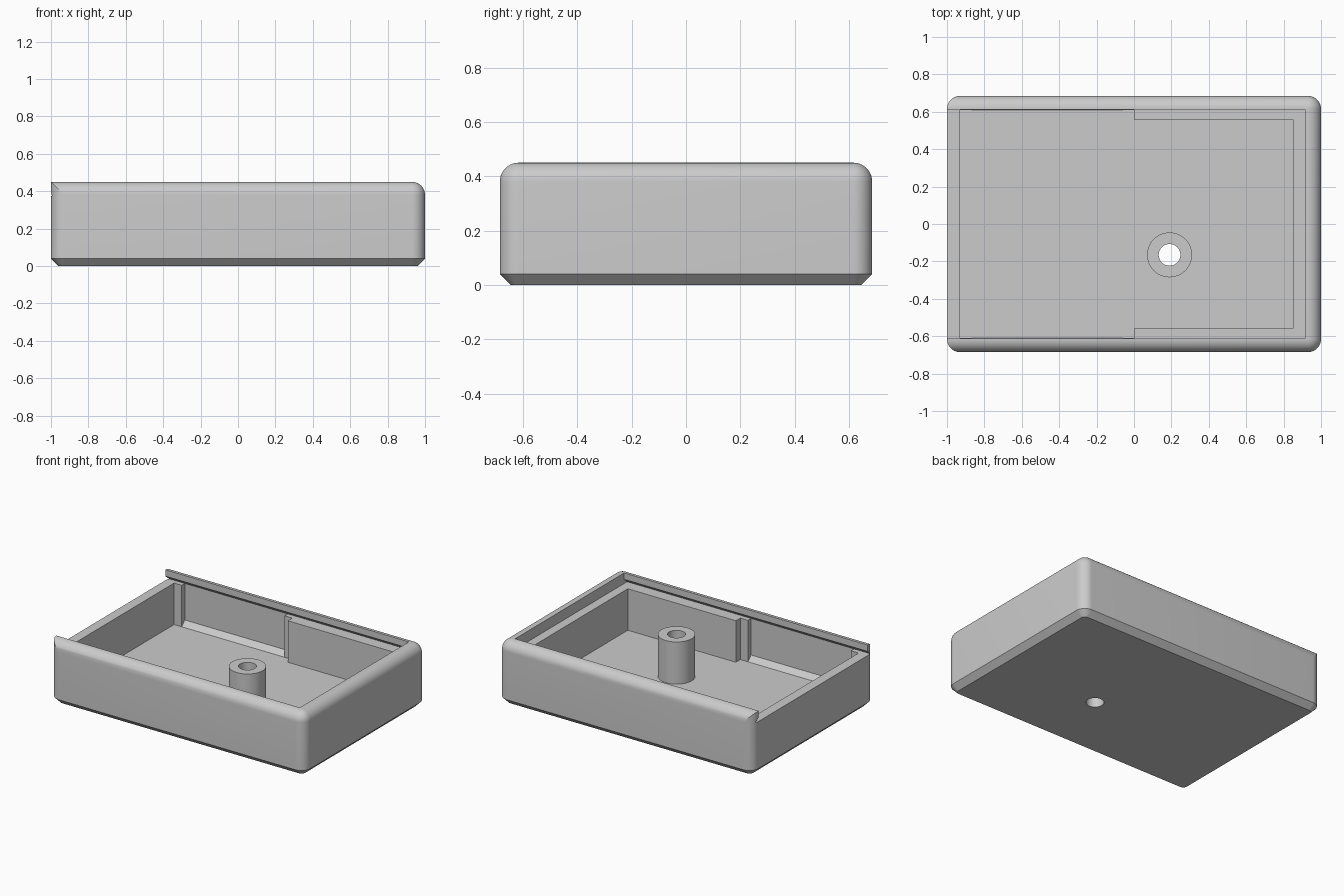
import bpy, bmesh
from math import sin, cos, pi

default = bpy.data.objects.get("Cube")
if default:
    bpy.data.objects.remove(default, do_unlink=True)

HALF_X, HALF_Y, HEIGHT = 1.0, 0.685, 0.45
R, CHAMFER, STEPS = 0.07, 0.04, 10
FLOOR, LEDGE = 0.08, 0.375

grey = bpy.data.materials.new("plain_grey")
grey.use_nodes = True
colour = (0.6, 0.6, 0.6, 1)
grey.diffuse_color = colour
grey.node_tree.nodes["Principled BSDF"].inputs["Base Color"].default_value = colour


def to_object(bm, name):
    bmesh.ops.remove_doubles(bm, verts=bm.verts, dist=1e-5)
    bmesh.ops.recalc_face_normals(bm, faces=bm.faces)
    mesh = bpy.data.meshes.new(name)
    bm.to_mesh(mesh)
    bm.free()
    mesh.materials.append(grey)
    obj = bpy.data.objects.new(name, mesh)
    bpy.context.collection.objects.link(obj)
    return obj


def prism(name, half_profile, x0, x1):
    """Extrude a (y, z) half profile, mirrored in y, from x0 to x1."""
    outline = half_profile + [(-y, z) for y, z in reversed(half_profile)]
    bm = bmesh.new()
    face = bm.faces.new([bm.verts.new((x0, y, z)) for y, z in outline])
    new = bmesh.ops.extrude_face_region(bm, geom=[face])["geom"]
    bmesh.ops.translate(bm, vec=(x1 - x0, 0, 0),
                        verts=[v for v in new if isinstance(v, bmesh.types.BMVert)])
    return to_object(bm, name)


def cylinder(name, radius, z0, z1):
    bpy.ops.mesh.primitive_cylinder_add(vertices=48, radius=radius, depth=z1 - z0,
                                        location=(0.19, -0.165, (z0 + z1) / 2))
    obj = bpy.context.object
    obj.name = name
    obj.data.materials.append(grey)
    return obj


def combine(target, tool, operation):
    """Apply a boolean and discard the tool."""
    tool.hide_render = True
    mod = target.modifiers.new(tool.name, "BOOLEAN")
    mod.operation, mod.object, mod.solver = operation, tool, "EXACT"
    bpy.context.view_layer.objects.active = target
    bpy.ops.object.modifier_apply(modifier=mod.name)
    bpy.data.objects.remove(tool, do_unlink=True)


def ring(inset, r, open_end):
    """Rounded outline; at the open end the top rounding runs straight out."""
    right, left = [], []
    for i in range(STEPS + 1):
        a = i / STEPS * pi / 2
        right.append((HALF_X - inset - r + r * cos(a), HALF_Y - inset - r + r * sin(a)))
        if open_end is None:
            left.append((-HALF_X + inset + r - r * cos(a), HALF_Y - inset - r + r * sin(a)))
        else:
            b = a * (1 - open_end)
            left.append((-HALF_X + R - R * cos(b), HALF_Y - R + R * sin(b)))
    half = right + left[::-1]
    return half + [(x, -y) for x, y in reversed(half)]


# Outer shell: chamfered base, straight walls, rounded top
rows = [(0, ring(CHAMFER, R - CHAMFER, None)), (CHAMFER, ring(0, R, None))]
for k in range(STEPS + 1):
    t = k / STEPS
    a = t * pi / 2
    rows.append((HEIGHT - R + R * sin(a), ring(R * (1 - cos(a)), R * cos(a), t)))
bm = bmesh.new()
loops = [[bm.verts.new((x, y, z)) for x, y in outline] for z, outline in rows]
for low, high in zip(loops, loops[1:]):
    for i in range(len(low)):
        j = (i + 1) % len(low)
        bm.faces.new((low[i], low[j], high[j], high[i]))
bm.faces.new(loops[0])
bm.faces.new(loops[-1])
body = to_object(bm, "case_body")

# Inner spaces: wide bay, narrow bay, undercut side pockets, sliding lid groove
wide = [(0.61, FLOOR), (0.61, 0.6)]
narrow = [(0.56, FLOOR), (0.56, 0.6)]
pocket = [(0.61, FLOOR), (0.645, FLOOR + 0.035), (0.645, LEDGE), (0.6, LEDGE + 0.03)]
groove = [(0.645, LEDGE), (0.612, LEDGE + 0.03), (0.612, 0.6)]
for name, profile, x0, x1 in (("wide_bay", wide, -0.93, 0.0),
                              ("narrow_bay", narrow, -0.1, 0.85),
                              ("side_pockets", pocket, -0.87, -0.06),
                              ("lid_groove", groove, -1.2, 0.915)):
    combine(body, prism(name, profile, x0, x1), "DIFFERENCE")

# Screw post with a hole through the floor
combine(body, cylinder("screw_post", 0.12, FLOOR / 2, LEDGE + 0.005), "UNION")
combine(body, cylinder("screw_hole", 0.058, -0.2, 0.7), "DIFFERENCE")

bpy.ops.object.select_all(action="DESELECT")
body.select_set(True)
bpy.context.view_layer.objects.active = body
bpy.ops.object.shade_smooth_by_angle(angle=0.5)
